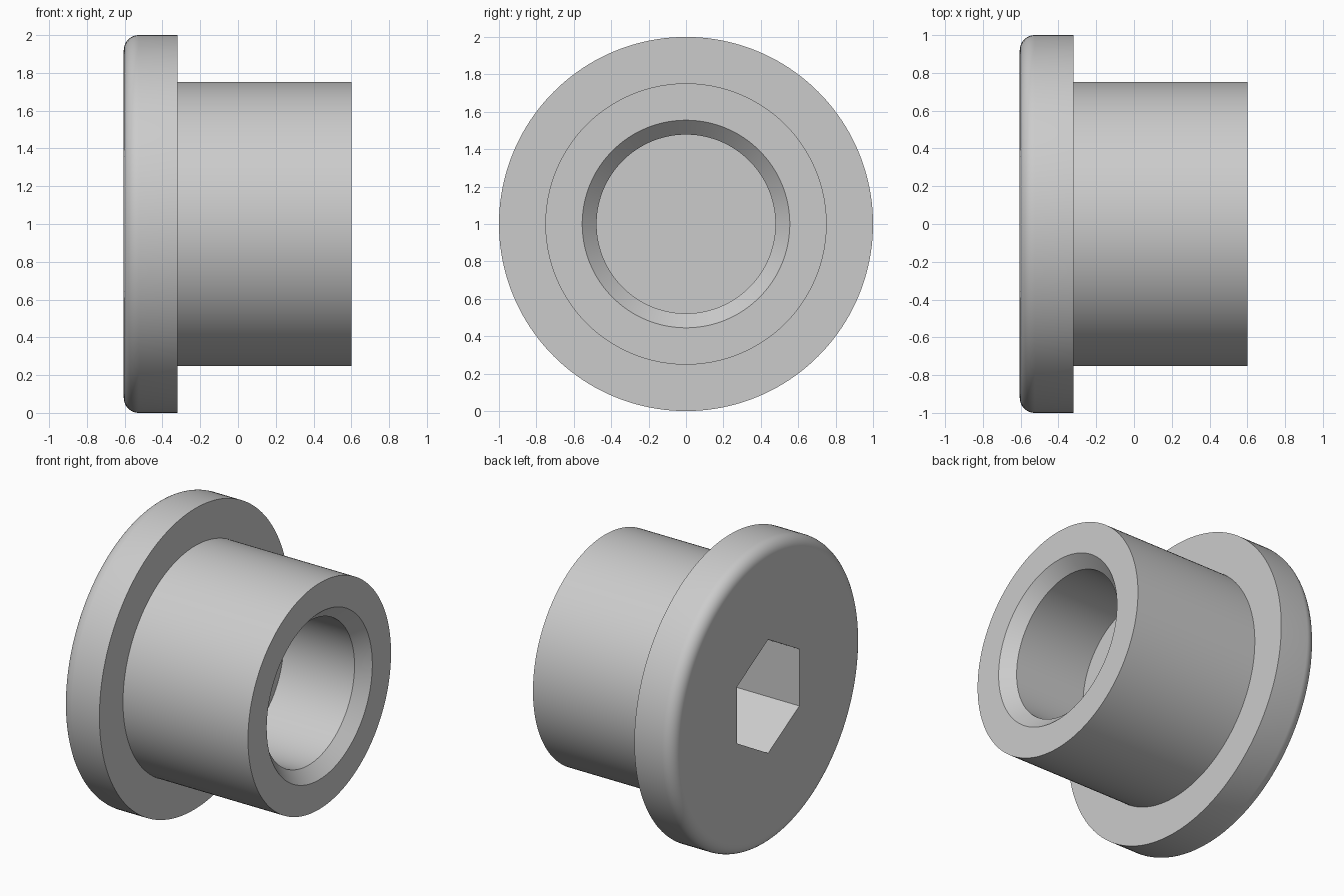
import bpy, bmesh
from math import sin, cos, pi, tau, radians

cube = bpy.data.objects.get("Cube")
if cube:
    bpy.data.objects.remove(cube)

steel = bpy.data.materials.new("plain_grey")
steel.use_nodes = True
grey = (0.6, 0.6, 0.6, 1)
steel.diffuse_color = grey
steel.node_tree.nodes["Principled BSDF"].inputs["Base Color"].default_value = grey


def revolve(name, profile, sides):
    """Turn (x, radius) points about the x axis, closing both ends with a disc."""
    bm = bmesh.new()
    rings = []
    for x, r in profile:
        angles = [tau * k / sides for k in range(sides)]
        rings.append([bm.verts.new((x, r * sin(a), r * cos(a))) for a in angles])
    for a, b in zip(rings, rings[1:]):
        for k in range(sides):
            n = (k + 1) % sides
            bm.faces.new((a[k], a[n], b[n], b[k]))
    bm.faces.new(rings[0])
    bm.faces.new(rings[-1])
    bmesh.ops.recalc_face_normals(bm, faces=bm.faces)
    mesh = bpy.data.meshes.new(name)
    bm.to_mesh(mesh)
    bm.free()
    mesh.materials.append(steel)
    obj = bpy.data.objects.new(name, mesh)
    obj.location.z = 1
    bpy.context.collection.objects.link(obj)
    return obj


# Rounded flange rim, barrel, chamfered mouth and blind bore in one turned profile
back, shoulder, front, floor = -0.605, -0.32, 0.6, 0.0
fillet, steps = 0.08, 10
rim = [(back + fillet * (1 - cos(t)), 1 - fillet * (1 - sin(t)))
       for t in (pi / 2 * i / steps for i in range(steps + 1))]
barrel = [(shoulder, 1), (shoulder, 0.752), (front, 0.752)]
bore = [(front, 0.555), (front - 0.077, 0.478), (floor, 0.478)]
plug = revolve("flanged_plug", rim + barrel + bore, 160)

# Hexagonal key socket in the flange face
socket = revolve("socket_cutter", [(back - 0.2, 0.378), (back + 0.5, 0.378)], 6)
socket.hide_render = True
cut = plug.modifiers.new("key_socket", "BOOLEAN")
cut.operation = "DIFFERENCE"
cut.solver = "EXACT"
cut.object = socket

bpy.ops.object.select_all(action="DESELECT")
plug.select_set(True)
bpy.context.view_layer.objects.active = plug
bpy.ops.object.modifier_apply(modifier=cut.name)
bpy.data.objects.remove(socket)
bpy.ops.object.shade_smooth_by_angle(angle=radians(30))
